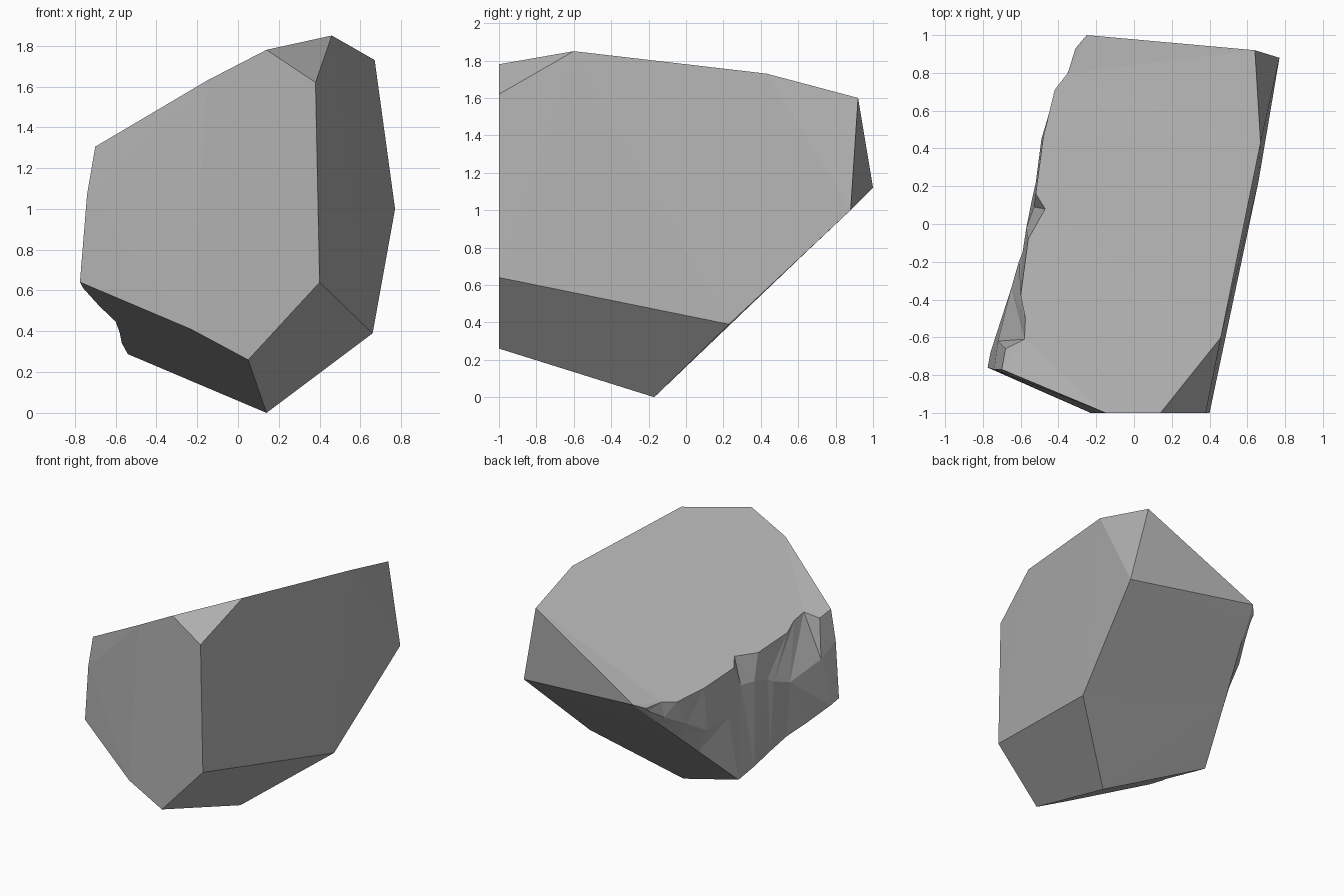
import bpy
import bmesh

if "Cube" in bpy.data.objects:
    bpy.data.objects.remove(bpy.data.objects["Cube"])

# Planes of the three cleaved faces that meet the broken side
def top_z(x, y):
    return 1.78 + 0.52 * (x - 0.14) - 0.24 * (y + 1)

def under_z(x, y):
    lower_left = 0.26 - 0.536 * (x - 0.05) - 0.255 * (y + 1)
    lower_back = 0.955 * (y + 0.17)
    return max(lower_left, lower_back)

bm = bmesh.new()

# Clean cut corners
corners = {
    "a": (0.14, -1, 1.78), "b": (0.38, -1, 1.62), "c": (0.40, -1, 0.64),
    "d": (0.05, -1, 0.26), "e": (-0.23, -1, 0.41), "f": (-0.15, -1, 1.63),
    "g": (0.46, -0.60, 1.85), "h": (0.67, 0.43, 1.73), "i": (0.64, 0.92, 1.60),
    "j": (0.77, 0.88, 1.00), "k": (0.66, 0.23, 0.39), "m": (0.14, -0.17, 0),
    "p": (-0.25, 1, 1.12),
}
v = {k: bm.verts.new(co) for k, co in corners.items()}

# Broken side: upper rim, middle ridge and lower rim, front to back
rim = [(-.70, -.77), (-.68, -.66), (-.58, -.61), (-.575, -.50), (-.60, -.38), (-.56, -.08),
       (-.47, .08), (-.52, .16), (-.48, .46), (-.42, .71), (-.35, .80), (-.31, .93)]
ridge = [(-.74, -.77, 1.07), (-.72, -.62, .98), (-.65, -.34, .89), (-.61, -.20, .94),
         (-.59, -.15, .97), (-.57, -.02, 1.0), (-.53, .09, 1.0), (-.52, .22, .80),
         (-.49, .45, .78), (-.44, .62, .88), (-.36, .78, .97), (-.31, .90, 1.05)]
foot = [(-.775, -.76), (-.76, -.68), (-.68, -.50), (-.60, -.37), (-.58, -.20), (-.57, -.02),
        (-.54, .13), (-.51, .22), (-.43, .46), (-.37, .63), (-.31, .80), (-.28, .91)]
upper = [bm.verts.new((x, y, top_z(x, y))) for x, y in rim]
middle = [bm.verts.new(co) for co in ridge]
lower = [bm.verts.new((x, y, under_z(x, y))) for x, y in foot]
upper[0].co.z = 1.305

# Clean cut faces
for loop in ("abcdef", "abg", "gbckjh", "hji", "ijp", "cdmk"):
    bm.faces.new([v[k] for k in loop])
bm.faces.new([v[k] for k in "pihgaf"] + upper)
bm.faces.new([v["f"], upper[0], middle[0], lower[0], v["e"]])
bm.faces.new([v["m"], v["d"], v["e"]] + lower[:7])
bm.faces.new([v["p"], v["j"], v["k"], v["m"]] + lower[6:])

# Broken side facets
for one, two in ((upper, middle), (middle, lower)):
    for n in range(len(one) - 1):
        bm.faces.new((one[n], one[n + 1], two[n + 1], two[n]))
    bm.faces.new((one[-1], v["p"], two[-1]))

bmesh.ops.recalc_face_normals(bm, faces=bm.faces[:])
bmesh.ops.triangulate(bm, faces=bm.faces[:])
mesh = bpy.data.meshes.new("rock_fragment")
bm.to_mesh(mesh)
bm.free()
rock = bpy.data.objects.new("rock_fragment", mesh)
bpy.context.collection.objects.link(rock)

# Dark grey stone
stone = bpy.data.materials.new("stone")
stone.diffuse_color = (0.45, 0.45, 0.45, 1)
stone.use_nodes = True
stone.node_tree.nodes["Principled BSDF"].inputs["Base Color"].default_value = stone.diffuse_color
mesh.materials.append(stone)
